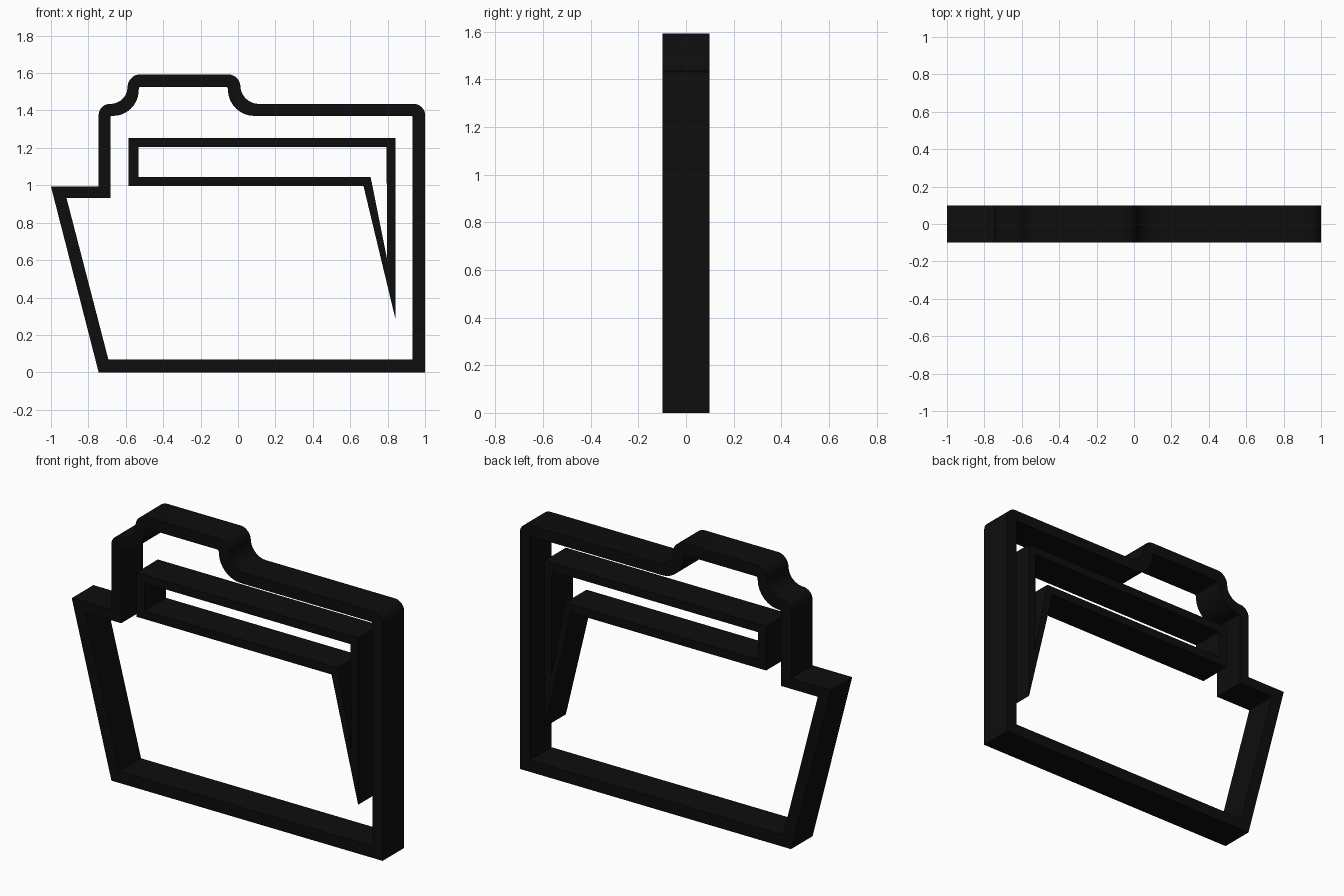
import bpy, bmesh, math
from mathutils import Vector, Matrix

cube = bpy.data.objects.get("Cube")
if cube:
    bpy.data.objects.remove(cube)

HALF_DEPTH = 0.099
black = bpy.data.materials.new("black")
black.use_nodes = True
color = (0.004, 0.004, 0.004, 1)
black.diffuse_color = color
black.node_tree.nodes["Principled BSDF"].inputs["Base Color"].default_value = color


def rounded(corners, steps=8):
    """Turn (x, z, radius) corners into an outline with rounded corners."""
    out = []
    for i, (x, z, r) in enumerate(corners):
        p = Vector((x, z))
        if r == 0:
            out.append(p)
            continue
        u = (Vector(corners[i - 1][:2]) - p).normalized() * r
        v = (Vector(corners[(i + 1) % len(corners)][:2]) - p).normalized() * r
        for k in range(steps + 1):
            a = math.pi / 2 * k / steps
            out.append(p + u * (1 - math.sin(a)) + v * (1 - math.cos(a)))
    return out


def ring(name, outer, inner):
    """Extrude the area between two outlines along y."""
    curve = bpy.data.curves.new(name, "CURVE")
    curve.dimensions = "2D"
    curve.fill_mode = "BOTH"
    curve.extrude = HALF_DEPTH
    for corners in (outer, inner):
        pts = rounded(corners)
        spline = curve.splines.new("POLY")
        spline.points.add(len(pts) - 1)
        for sp, p in zip(spline.points, pts):
            sp.co = (p.x, p.y, 0, 1)
        spline.use_cyclic_u = True
    temp = bpy.data.objects.new(name + " outline", curve)
    bpy.context.collection.objects.link(temp)
    deps = bpy.context.evaluated_depsgraph_get()
    mesh = bpy.data.meshes.new_from_object(temp.evaluated_get(deps))
    bpy.data.objects.remove(temp)

    # Stand the shape upright and weld the caps to the walls
    mesh.transform(Matrix.Rotation(math.pi / 2, 4, "X"))
    bm = bmesh.new()
    bm.from_mesh(mesh)
    bmesh.ops.remove_doubles(bm, verts=bm.verts, dist=0.0002)
    bmesh.ops.recalc_face_normals(bm, faces=bm.faces)
    bm.to_mesh(mesh)
    bm.free()
    mesh.materials.clear()
    mesh.materials.append(black)
    obj = bpy.data.objects.new(name, mesh)
    bpy.context.collection.objects.link(obj)
    bpy.ops.object.select_all(action="DESELECT")
    obj.select_set(True)
    bpy.context.view_layer.objects.active = obj
    bpy.ops.object.shade_smooth_by_angle(angle=math.radians(30))


# Folder outline with its tab and slanted open flap
ring("folder_frame",
     [(-0.745, 0, 0), (-1, 0.993, 0), (-0.745, 0.993, 0),
      (-0.745, 1.435, 0.06), (-0.6, 1.435, 0.08), (-0.583, 1.593, 0.06),
      (0.008, 1.593, 0.06), (0.02, 1.435, 0.09), (1, 1.435, 0.06), (1, 0, 0)],
     [(-0.693, 0.068, 0), (-0.917, 0.932, 0), (-0.682, 0.932, 0),
      (-0.682, 1.371, 0.01), (-0.537, 1.371, 0.13), (-0.53, 1.526, 0.01),
      (-0.055, 1.526, 0.01), (-0.045, 1.371, 0.13), (0.934, 1.371, 0.01),
      (0.934, 0.068, 0)])

# Sheet inside, tapering to a point behind the flap
ring("paper_frame",
     [(-0.585, 0.996, 0), (-0.585, 1.253, 0), (0.842, 1.253, 0),
      (0.842, 0.284, 0), (0.671, 0.996, 0)],
     [(-0.532, 1.044, 0), (-0.532, 1.205, 0), (0.794, 1.205, 0),
      (0.798, 0.6, 0), (0.709, 1.044, 0)])
